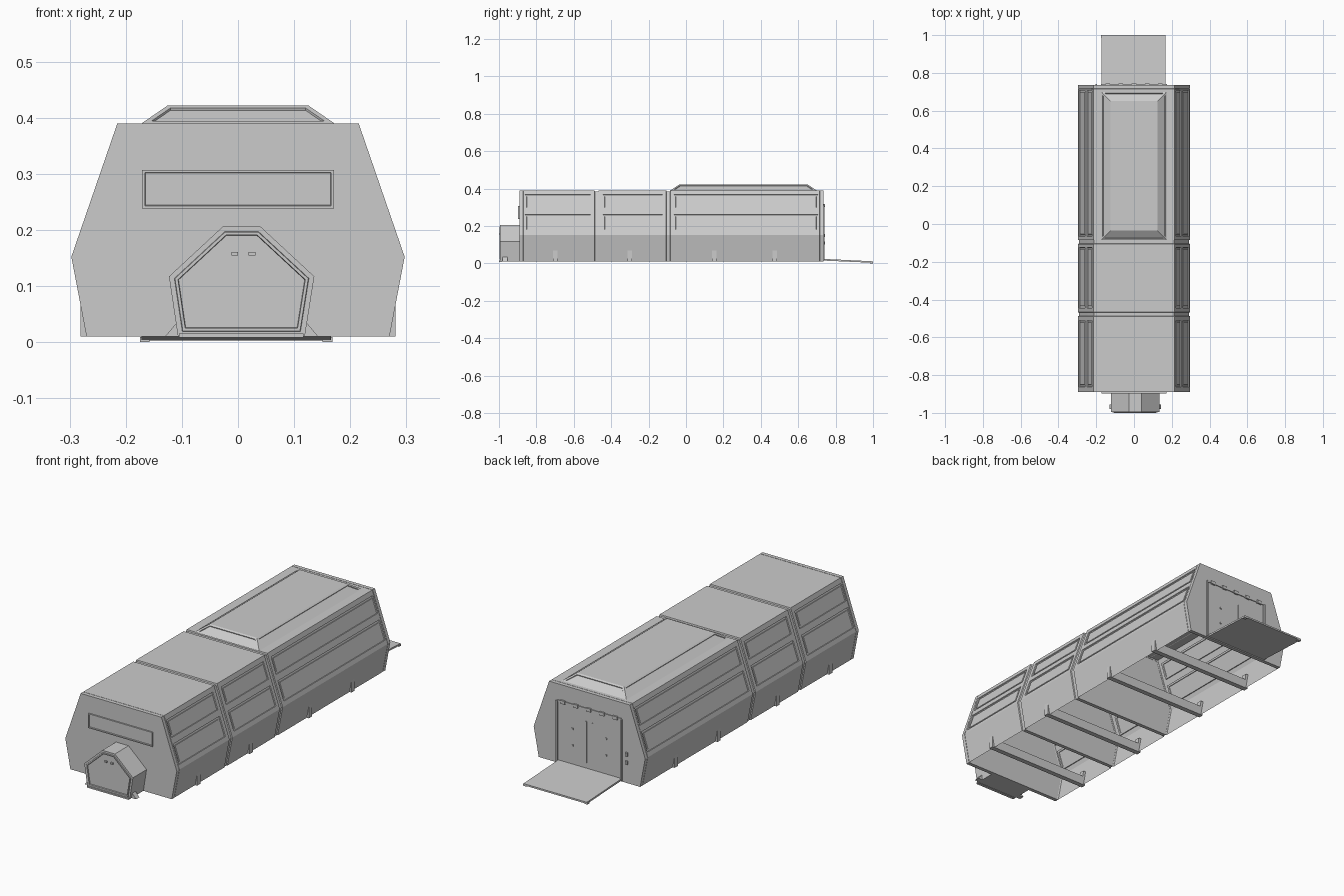
import bpy, bmesh
from mathutils import Vector

if "Cube" in bpy.data.objects:
    bpy.data.objects.remove(bpy.data.objects["Cube"])


def finish(bm, name, recalc=True):
    if recalc:
        bmesh.ops.recalc_face_normals(bm, faces=bm.faces[:])
    me = bpy.data.meshes.new(name)
    bm.to_mesh(me)
    bm.free()
    ob = bpy.data.objects.new(name, me)
    bpy.context.collection.objects.link(ob)
    return ob


def inset(bm, faces, t, d):
    bmesh.ops.inset_individual(bm, faces=faces, thickness=t, depth=d, use_even_offset=True)


def prism(name, pts, a, b, axis='y', steps=(), side=-1):
    """Extrude a 2D outline from a to b; optionally inset the cap facing `side`."""
    bm = bmesh.new()
    place = (lambda p, t: (p[0], t, p[1])) if axis == 'y' else (lambda p, t: (t, p[0], p[1]))
    r0 = [bm.verts.new(place(p, a)) for p in pts]
    r1 = [bm.verts.new(place(p, b)) for p in pts]
    caps = [bm.faces.new(r0), bm.faces.new(r1)]
    n = len(pts)
    for i in range(n):
        k = (i + 1) % n
        bm.faces.new((r0[i], r0[k], r1[k], r1[i]))
    bmesh.ops.recalc_face_normals(bm, faces=bm.faces[:])
    cap = caps[0] if side < 0 else caps[1]
    for t, d in steps:
        inset(bm, [cap], t, d)
    return finish(bm, name, False)


def box(name, x0, x1, y0, y1, z0, z1, steps=(), side=-1):
    return prism(name, [(x0, z0), (x1, z0), (x1, z1), (x0, z1)], y0, y1, 'y', steps, side)


# hull cross-section, with extra points where the side panels start and stop
def slope(z):
    return (0.297 - 0.082 * (z - 0.152) / 0.238, z)


half = [(0.27, 0.01), (0.297, 0.152)] + [slope(z) for z in (0.172, 0.262, 0.29, 0.368)] + [(0.215, 0.39)]
section = half + [(-x, z) for x, z in reversed(half)]
outline = [half[0], half[1], half[6]]
outline += [(-x, z) for x, z in reversed(outline)]

# hull shell: open-bottomed, three bays divided by grooves
panels = [(-0.862, -0.51), (-0.445, -0.125), (-0.065, 0.707)]
stations = [(-0.89, 0), (0.735, 0)]
for a, b in panels:
    stations += [(a, 0), (b, 0)]
for c, w in ((-0.877, 0.005), (-0.478, 0.009), (-0.095, 0.009), (0.722, 0.005)):
    stations += [(c - w - 0.002, 0), (c - w, 1), (c + w, 1), (c + w + 0.002, 0)]
stations.sort()
bm = bmesh.new()
rings = [[bm.verts.new((x * (1 - 0.018 * g), y, z - 0.006 * g * (z > 0.3))) for x, z in section]
         for y, g in stations]
n = len(section)
picked = []
for (ya, _), ra, rb in zip(stations, rings, rings[1:]):
    for j in range(n - 1):
        f = bm.faces.new((ra[j], rb[j], rb[j + 1], ra[j + 1]))
        if j in (2, 4, n - 4, n - 6) and any(abs(ya - a) < 1e-6 for a, _ in panels):
            picked.append(f)
bm.normal_update()
inset(bm, picked, 0.001, -0.005)
inset(bm, picked, 0.009, 0.0)
inset(bm, picked, 0.001, 0.003)
finish(bm, "hull_shell", False)

# end walls and internal bulkheads
prism("front_wall", outline, -0.89, -0.872)
prism("rear_wall", outline, 0.717, 0.735)
inner = [(x * 0.98, z if z < 0.3 else z - 0.007) for x, z in outline]
for i, y in enumerate((-0.478, -0.095)):
    prism(f"bulkhead_{i}", inner, y - 0.009, y + 0.009)

# floor beams, their ends showing as tabs on the lower sides
for i, y in enumerate((-0.70, -0.30, 0.15, 0.475)):
    box(f"floor_beam_{i}", -0.281, 0.281, y - 0.012, y + 0.012, 0.01, 0.055)
    for s in (-1, 1):
        prism(f"beam_tab_{i}_{s}", [(s * 0.265, 0.01), (s * 0.281, 0.01), (s * 0.281, 0.07),
                                    (s * 0.284, 0.085), (s * 0.27, 0.085)], y - 0.012, y + 0.012)

# raised roof with grooved sloping sides
bm = bmesh.new()
lo = [bm.verts.new((x, y, 0.389)) for x, y in ((-0.173, -0.085), (0.173, -0.085), (0.173, 0.70), (-0.173, 0.70))]
hi = [bm.verts.new((x, y, 0.422)) for x, y in ((-0.125, -0.035), (0.125, -0.035), (0.125, 0.65), (-0.125, 0.65))]
bm.faces.new(hi)
sides = [bm.faces.new((lo[i], lo[(i + 1) % 4], hi[(i + 1) % 4], hi[i])) for i in range(4)]
bm.normal_update()
inset(bm, sides, 0.009, 0.0)
inset(bm, sides, 0.001, -0.004)
finish(bm, "raised_roof", False)

# front window
box("front_window", -0.171, 0.171, -0.897, -0.888, 0.238, 0.307, [(0.005, 0), (0.001, -0.004)])

# entry porch with recessed door
porch = [(-0.107, 0.01), (-0.123, 0.117), (-0.027, 0.206), (0.04, 0.206), (0.136, 0.117), (0.119, 0.01)]
prism("entry_porch", porch, -0.994, -0.888, 'y',
      [(0.009, 0), (0.001, 0.004), (0.005, 0), (0.001, -0.006)])
for i, x in enumerate((-0.006, 0.025)):
    box(f"door_handle_{i}", x - 0.006, x + 0.006, -1.0, -0.988, 0.154, 0.161)
box("porch_sill", -0.105, 0.117, -1.0, -0.985, 0.008, 0.015)
for i, (x, s) in enumerate(((-0.104, -1), (0.117, 1))):
    prism(f"porch_foot_{i}", [(x, 0.01), (x + s * 0.026, 0.01), (x + s * 0.004, 0.036), (x, 0.036)],
          -0.98, -0.955)

# rear door surround, leaf seams and fittings
for s in (-1, 1):
    box(f"rear_door_post_{s}", s * 0.172 - 0.004, s * 0.172 + 0.004, 0.73, 0.741, 0.015, 0.31)
    box(f"rear_door_slot_{s}", s * 0.017 - 0.003, s * 0.017 + 0.003, 0.73, 0.738, 0.05, 0.25)
    for z in (0.11, 0.19):
        box(f"rear_door_knob_{s}_{z}", s * 0.09 - 0.004, s * 0.09 + 0.004, 0.73, 0.739, z, z + 0.008)
box("rear_door_header", -0.172, 0.172, 0.73, 0.739, 0.306, 0.314)
for i in range(5):
    x = -0.14 + i * 0.07
    box(f"rear_door_hinge_{i}", x - 0.012, x + 0.012, 0.73, 0.743, 0.302, 0.318)
for i, z in enumerate((0.10, 0.14)):
    box(f"rear_control_{i}", -0.205, -0.195, 0.73, 0.742, z, z + 0.018)

# lowered loading ramp
prism("loading_ramp", [(0.733, 0.015), (0.733, 0.024), (1.0, 0.011), (1.0, 0.003)], -0.172, 0.166, 'x')
for i, x in enumerate((-0.175, 0.151)):
    box(f"ramp_foot_{i}", x, x + 0.017, 0.985, 1.0, 0.0, 0.009)
